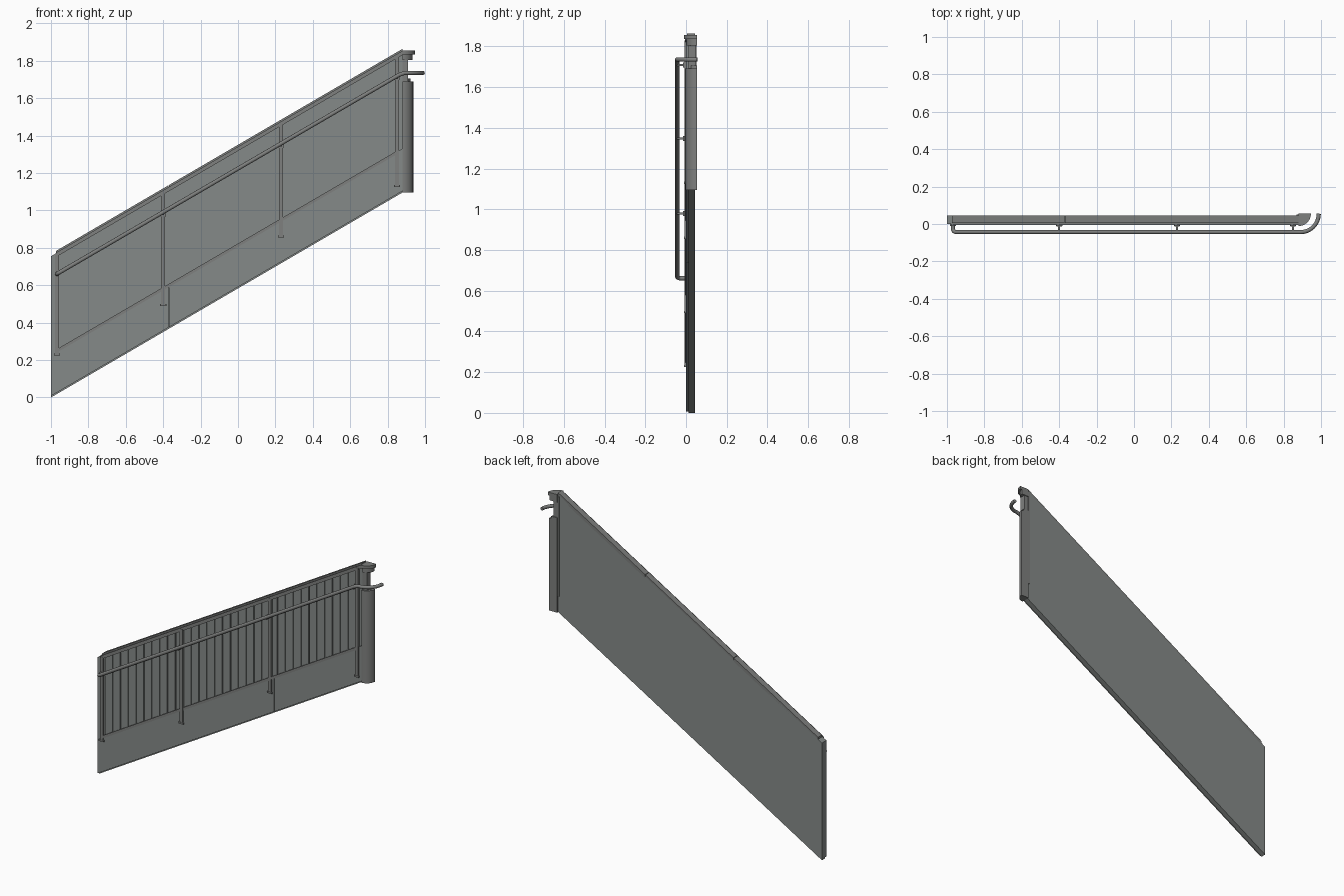
import bpy, bmesh, math
from mathutils import Vector

cube = bpy.data.objects.get("Cube")
if cube:
    bpy.data.objects.remove(cube, do_unlink=True)

SLOPE = 0.583
END_X, BACK_Y = 0.88, 0.055


def material(name, color):
    m = bpy.data.materials.new(name)
    m.use_nodes = True
    m.diffuse_color = color
    m.node_tree.nodes["Principled BSDF"].inputs["Base Color"].default_value = color
    return m


WALL = material("wall grey", (0.235, 0.255, 0.248, 1))
METAL = material("rail grey", (0.21, 0.215, 0.21, 1))


def line(x):
    """Height of the sloping lower edge."""
    return (x + 1) * SLOPE


def prism(name, outline, lift, mat):
    """Extrude a closed outline of points along a vector."""
    bm = bmesh.new()
    face = bm.faces.new([bm.verts.new(p) for p in outline])
    out = bmesh.ops.extrude_face_region(bm, geom=[face])
    moved = [v for v in out["geom"] if isinstance(v, bmesh.types.BMVert)]
    bmesh.ops.translate(bm, vec=Vector(lift), verts=moved)
    bmesh.ops.recalc_face_normals(bm, faces=bm.faces)
    mesh = bpy.data.meshes.new(name)
    bm.to_mesh(mesh)
    bm.free()
    ob = bpy.data.objects.new(name, mesh)
    bpy.context.collection.objects.link(ob)
    mesh.materials.append(mat)
    return ob


def raked(name, x0, x1, low, high, y0, y1, mat):
    """Box whose ends are upright and whose edges follow the slope."""
    pts = [(x0, y0, line(x0) + low), (x1, y0, line(x1) + low),
           (x1, y0, line(x1) + high), (x0, y0, line(x0) + high)]
    return prism(name, pts, (0, y1 - y0, 0), mat)


def box(name, x0, x1, y0, y1, z0, z1, mat):
    pts = [(x0, y0, z0), (x1, y0, z0), (x1, y0, z1), (x0, y0, z1)]
    return prism(name, pts, (0, y1 - y0, 0), mat)


def smooth(ob):
    bpy.ops.object.select_all(action="DESELECT")
    ob.select_set(True)
    bpy.context.view_layer.objects.active = ob
    bpy.ops.object.shade_smooth_by_angle(angle=math.radians(35))


def quarter(radius, steps=12):
    """Plan points of the turn from the front face round to the back."""
    return [(END_X + radius * math.sin(a), BACK_Y - radius * math.cos(a))
            for a in (i * math.pi / 2 / steps for i in range(steps + 1))]


def turn(name, r0, r1, z0, z1, mat):
    inner = quarter(r0)[::-1] if r0 else [(END_X, BACK_Y)]
    pts = [(x, y, z0) for x, y in quarter(r1) + inner]
    smooth(prism(name, pts, (0, 0, z1 - z0), mat))


# Solid backing wall and plain left end
raked("wall_back", -1, END_X, 0, 0.755, 0.012, 0.045, WALL)
raked("left_end_strip", -1, -0.972, 0.008, 0.755, 0, 0.012, WALL)

# Skirt, coping and rails in three bays
joints = [-0.972, -0.37, 0.26, END_X]
for i, (a, b) in enumerate(zip(joints, joints[1:])):
    end = b - 0.002 if i < 2 else b
    raked(f"skirt_{i}", a, end, 0.008, 0.235, 0, 0.012, WALL)
    raked(f"coping_{i}", a, end, 0.745, 0.768, 0.006, 0.045, METAL)
raked("top_rail", -0.972, END_X, 0.735, 0.758, -0.006, 0.012, METAL)
raked("bottom_rail", -0.972, 0.86, 0.222, 0.24, -0.006, 0.004, METAL)

# Upright boards with narrow gaps
count = 32
step = (0.84 + 0.95) / count
for i in range(count):
    x = -0.95 + i * step
    raked(f"board_{i}", x, x + step - 0.005, 0.235, 0.738, 0.005, 0.012, WALL)

# Upright posts with foot plates and handrail brackets
for i, (x, foot) in enumerate([(-0.968, 0.225), (-0.4, 0.49), (0.23, 0.855), (0.85, 1.125)]):
    top = line(x) + 0.75
    box(f"post_{i}", x - 0.011, x + 0.011, -0.008, 0.005, foot, top, METAL)
    box(f"post_foot_{i}", x - 0.017, x + 0.017, -0.011, 0.005, foot, foot + 0.01, METAL)
    if i:
        z = line(x) + 0.63
        box(f"bracket_{i}", x - 0.005, x + 0.005, -0.043, 0, z - 0.005, z + 0.005, METAL)
        box(f"bracket_plate_{i}", x - 0.014, x + 0.014, -0.014, 0, z - 0.012, z + 0.012, METAL)

# Rounded right end column, neck and cap
turn("end_column", 0, 0.057, 1.095, 1.69, METAL)
turn("column_collar", 0, 0.042, 1.69, 1.705, METAL)
box("end_neck", END_X, 0.91, 0.012, 0.05, 1.69, 1.83, METAL)
turn("cap_lower", 0, 0.052, 1.805, 1.835, METAL)
turn("cap_upper", 0, 0.066, 1.835, 1.855, METAL)
box("back_edge_strip", 0.868, END_X, 0.045, 0.051, 1.2, 1.84, METAL)

# Handrail with a return at the foot and a level turn at the head
rail_y, offset = -0.0435, 0.642
radius = BACK_Y - rail_y
path = [(-0.968, 0.0, line(-0.968) + offset)]
for i in range(7):
    a = i * math.pi / 12
    x = -0.95 - 0.018 * math.cos(a)
    path.append((x, rail_y + 0.018 * (1 - math.sin(a)), line(x) + offset))
head = line(END_X) + offset - 0.003
path.append((END_X - 0.02, rail_y, line(END_X - 0.02) + offset - 0.002))
path += [(x + 0.0095, y, head) for x, y in quarter(radius)]
curve = bpy.data.curves.new("handrail", "CURVE")
curve.dimensions = "3D"
curve.bevel_depth = 0.011
curve.bevel_resolution = 3
curve.use_fill_caps = True
spline = curve.splines.new("POLY")
spline.points.add(len(path) - 1)
for p, co in zip(spline.points, path):
    p.co = (*co, 1)
spline.use_smooth = True
curve.materials.append(METAL)
handrail = bpy.data.objects.new("handrail", curve)
bpy.context.collection.objects.link(handrail)
